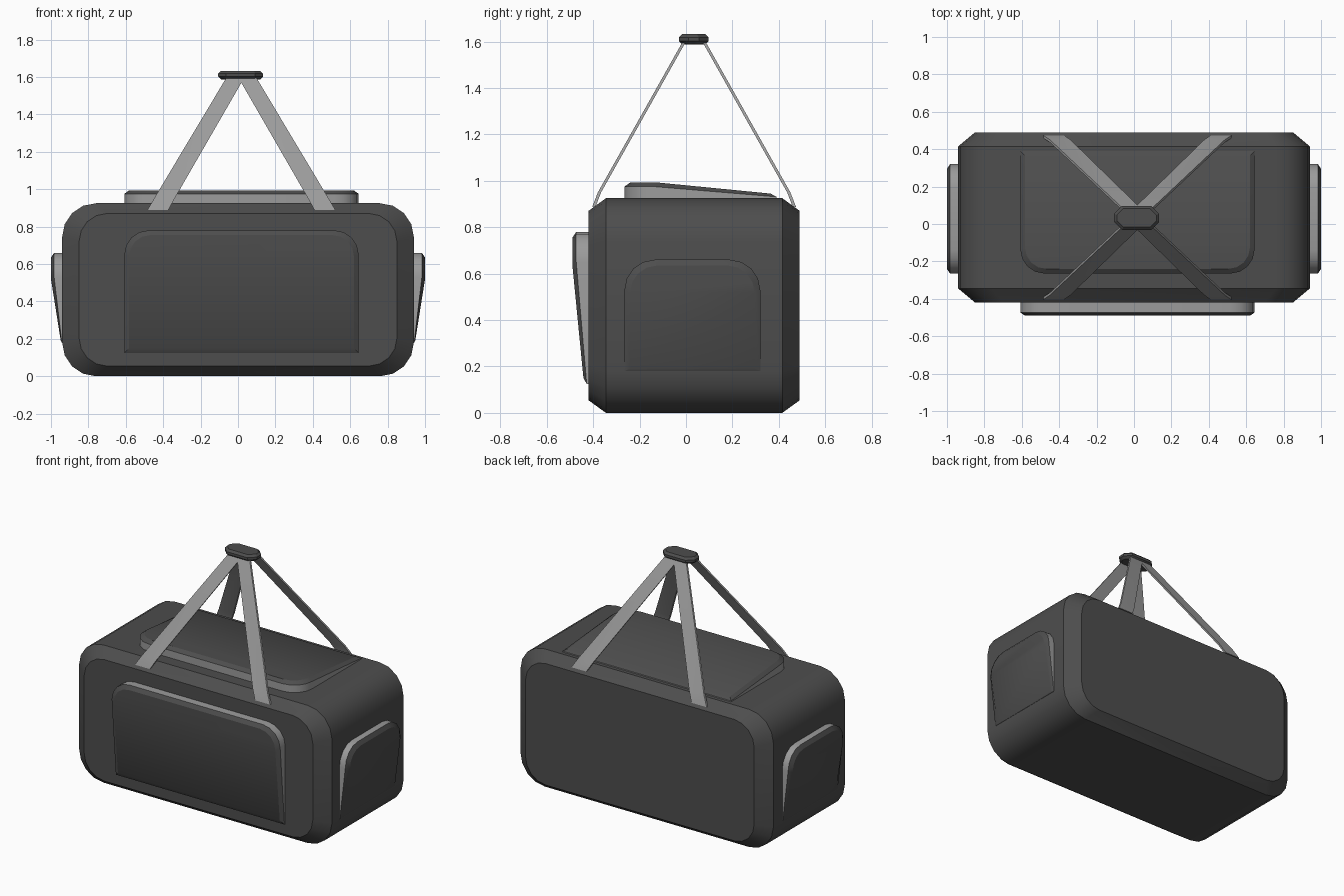
import bpy, bmesh, math

if "Cube" in bpy.data.objects:
    bpy.data.objects.remove(bpy.data.objects["Cube"])

def material(name, v):
    m = bpy.data.materials.new(name)
    m.diffuse_color = (v, v, v, 1)
    m.use_nodes = True
    m.node_tree.nodes["Principled BSDF"].inputs["Base Color"].default_value = m.diffuse_color
    return m

DARK = material("dark_fabric", 0.075)
LIGHT = material("grey_webbing", 0.33)
CX, CY = 0.018, 0.035          # centre of pockets / straps

def finish(name, bm, mats):
    """Fix normals, mark sharp edges over 30 degrees, make the object."""
    bmesh.ops.recalc_face_normals(bm, faces=bm.faces)
    for f in bm.faces:
        f.smooth = True
    for e in bm.edges:
        e.smooth = len(e.link_faces) == 2 and e.calc_face_angle(0) < math.radians(30)
    me = bpy.data.meshes.new(name)
    bm.to_mesh(me)
    bm.free()
    for m in mats:
        me.materials.append(m)
    ob = bpy.data.objects.new(name, me)
    bpy.context.collection.objects.link(ob)
    return ob

def bridge(bm, a, b, mat=0):
    for i in range(len(a)):
        j = (i + 1) % len(a)
        bm.faces.new((a[i], a[j], b[j], b[i])).material_index = mat

def corner(cx, cy, r, start, n):
    return [(cx + r * math.cos(start + math.pi / 2 * i / n),
             cy + r * math.sin(start + math.pi / 2 * i / n)) for i in range(n + 1)]

def rounded(hx, hy, r, n):
    pts = []
    for k, (sx, sy) in enumerate([(1, 1), (-1, 1), (-1, -1), (1, -1)]):
        pts += corner(sx * (hx - r), sy * (hy - r), r, k * math.pi / 2, n)
    return pts

def loft(name, sections, place, mat):
    bm = bmesh.new()
    rings = [[bm.verts.new(place(x, y, d)) for x, y in pts] for d, pts in sections]
    for a, b in zip(rings, rings[1:]):
        bridge(bm, a, b)
    bm.faces.new(rings[0])
    bm.faces.new(rings[-1])
    return finish(name, bm, [mat])

# Main bag body: rounded profile with chamfered front and back
outer, inner = rounded(0.94, 0.4625, 0.18, 4), rounded(0.85, 0.408, 0.15, 4)
loft("bag_body", [(-0.42, inner), (-0.345, outer), (0.415, outer), (0.49, inner)],
     lambda x, z, y: (x, y, z + 0.4625), DARK)

def pocket(name, u0, u1, v0, v1, r, rim, face, place, low_inset=0.025):
    """Wedge pocket; rim and face are (bottom, top) depths, rounded at the top."""
    bm = bmesh.new()
    def ring(inset, low, depth):
        a, b, c, d = u0 + inset, u1 - inset, v0 + low, v1 - inset
        q = r - inset * 0.6
        pts = [(a, c), (b, c)]
        pts += corner(b - q, d - q, q, 0, 4) + corner(a + q, d - q, q, math.pi / 2, 4)
        return [bm.verts.new(place(u, v, depth[0] if i < 2 else depth[1]))
                for i, (u, v) in enumerate(pts)]
    base = ring(0, 0, (-0.01, -0.01))
    edge = ring(0, 0, rim)
    top = ring(0.025, low_inset, face)
    bridge(bm, base, edge, 1)
    bridge(bm, edge, top, 0)
    bm.faces.new((top[0], top[1], top[2], top[-1]))   # sloping panel
    bm.faces.new(top[2:])                             # flat rounded cap
    bm.faces.new(base)
    finish(name, bm, [DARK, LIGHT])

# Pockets on front, top and both ends
pocket("front_pocket", -0.608, 0.645, 0.125, 0.78, 0.13, (0.008, 0.053), (0.022, 0.07),
       lambda u, v, w: (u, -0.42 - w, v))
pocket("top_pocket", -0.608, 0.645, -0.39, 0.265, 0.13, (0.006, 0.05), (0.02, 0.068),
       lambda u, v, w: (u, -v, 0.925 + w))
for side, s in (("left", -1), ("right", 1)):
    pocket(side + "_pocket", -0.265, 0.32, 0.18, 0.66, 0.13, (0.002, 0.043), (0.008, 0.06),
           lambda u, v, w, s=s: (s * (0.94 + w), u, v), 0.012)

# Four carrying straps running from the body edges up to the grip
PATH = [(0.447, 0.432, 0.888, 0.056), (0.412, 0.408, 0.95, 0.055), (0.033, 0.045, 1.595, 0.048)]
for fb, sy in (("front", -1), ("back", 1)):
    for lr, sx in (("left", -1), ("right", 1)):
        bm = bmesh.new()
        rings = []
        for x, y, z, w in PATH:
            rings.append([bm.verts.new((CX + sx * x + dx, CY + sy * (y + t), z))
                          for dx, t in ((-w, -0.007), (w, -0.007), (w, 0.007), (-w, 0.007))])
        for a, b in zip(rings, rings[1:]):
            bridge(bm, a, b)
        bm.faces.new(rings[0])
        bm.faces.new(rings[-1])
        finish(f"{fb}_{lr}_strap", bm, [LIGHT])

# Octagonal grip joining the straps
def octagon(i):
    a, b, c = 0.12 - i, 0.064 - i, 0.042 - i * 0.5
    return [(a, c - b), (a, b - c), (a - c, b), (c - a, b),
            (-a, b - c), (-a, c - b), (c - a, -b), (a - c, -b)]

loft("strap_grip", [(1.587, octagon(0.016)), (1.602, octagon(0)),
                    (1.618, octagon(0)), (1.632, octagon(0.014))],
     lambda x, y, z: (x + CX - 0.004, y + CY - 0.002, z), DARK)
